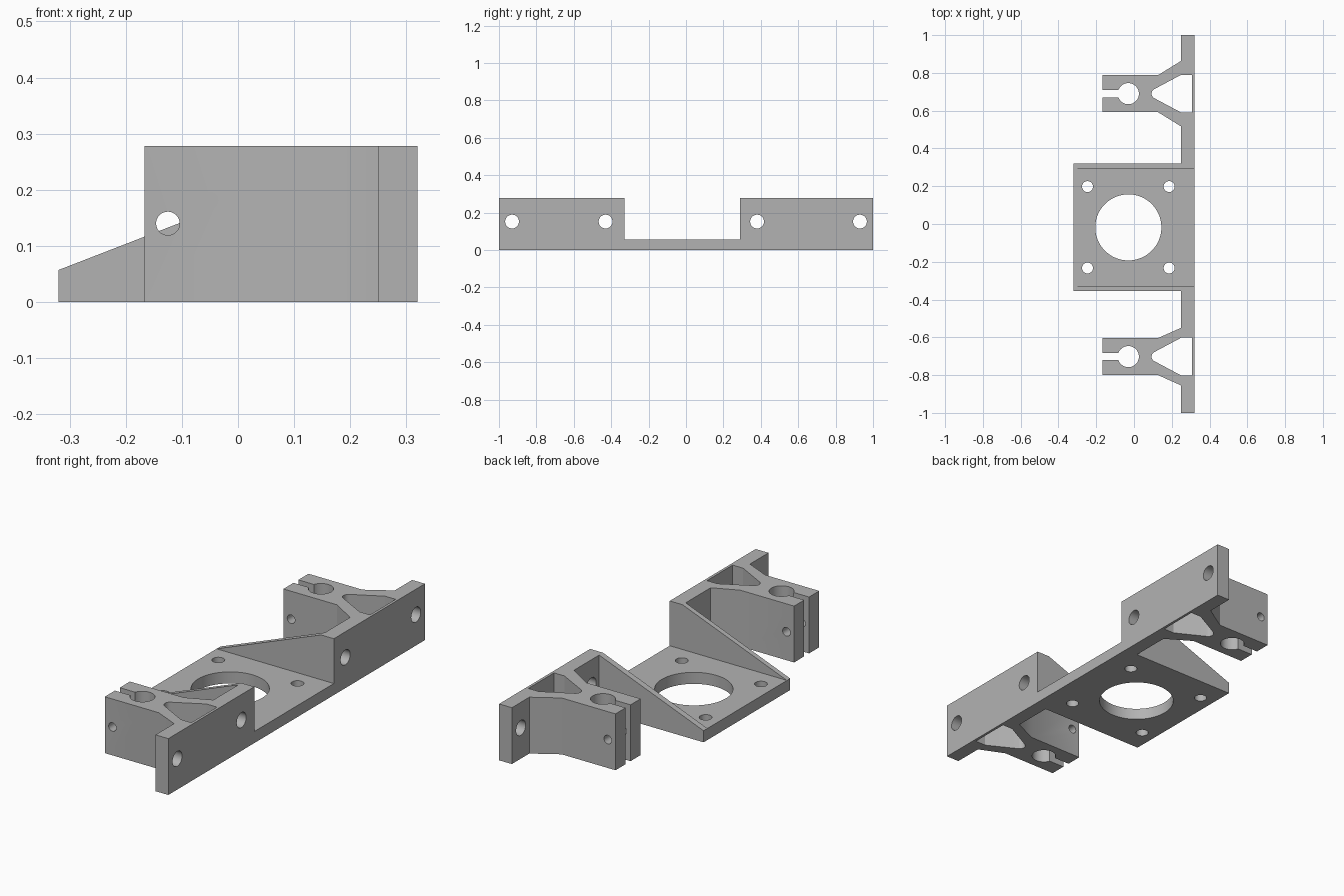
import bpy, bmesh
from math import cos, sin, radians
from mathutils import Matrix

cube = bpy.data.objects.get("Cube")
if cube:
    bpy.data.objects.remove(cube, do_unlink=True)

H, BASE = 0.278, 0.057           # wall height, plate thickness
X0, XW, X1 = -0.32, 0.25, 0.32   # rear edge, wall inside, wall face
HOLE_X = -0.03                   # rod and motor hole axis
CLAMPS = [(-0.702, 0.153), (0.69, 0.174)]  # centre y, flare half width

grey = bpy.data.materials.new("plain grey")
grey.use_nodes = True
grey.diffuse_color = (0.45, 0.45, 0.45, 1)
grey.node_tree.nodes["Principled BSDF"].inputs["Base Color"].default_value = grey.diffuse_color


def make_object(name, bm):
    bmesh.ops.recalc_face_normals(bm, faces=bm.faces)
    mesh = bpy.data.meshes.new(name)
    bm.to_mesh(mesh)
    bm.free()
    mesh.materials.append(grey)
    obj = bpy.data.objects.new(name, mesh)
    bpy.context.collection.objects.link(obj)
    return obj


def prism(name, points, push):
    """Extrude a flat 3D outline along a vector."""
    bm = bmesh.new()
    face = bm.faces.new([bm.verts.new(p) for p in points])
    ext = bmesh.ops.extrude_face_region(bm, geom=[face])
    verts = [v for v in ext["geom"] if isinstance(v, bmesh.types.BMVert)]
    bmesh.ops.translate(bm, verts=verts, vec=push)
    return make_object(name, bm)


def rod(name, centre, radius, length, axis="Z", sides=48):
    turn = {"X": Matrix.Rotation(radians(90), 4, "Y"),
            "Y": Matrix.Rotation(radians(90), 4, "X"),
            "Z": Matrix.Identity(4)}[axis]
    bm = bmesh.new()
    bmesh.ops.create_cone(bm, cap_ends=True, segments=sides, radius1=radius, radius2=radius,
                          depth=length, matrix=Matrix.Translation(centre) @ turn)
    return make_object(name, bm)


def cut(body, cutter):
    cutter.hide_render = True
    mod = body.modifiers.new("cut", "BOOLEAN")
    mod.operation, mod.solver, mod.object = "DIFFERENCE", "EXACT", cutter
    bpy.context.view_layer.objects.active = body
    bpy.ops.object.modifier_apply(modifier=mod.name)
    bpy.data.objects.remove(cutter, do_unlink=True)


def clamp_outline(c, flare):
    """Split clamp arm with a flared root, from low y to high y."""
    half, slot, back, root = 0.098, 0.019, -0.167, 0.127
    lower = [(XW, -flare), (root, -half), (back, -half), (back, -slot), (HOLE_X, -slot)]
    upper = [(x, -y) for x, y in reversed(lower)]
    return [(x, c + y) for x, y in lower + upper]


# Whole bracket: plan outline raised to wall height
outline = [(X1, 1), (X1, -1), (XW, -1)]
outline += clamp_outline(*CLAMPS[0])
outline += [(XW, -0.355), (X0, -0.355), (X0, 0.32), (XW, 0.32)]
outline += clamp_outline(*CLAMPS[1])
outline += [(XW, 1)]
bracket = prism("motor_bracket", [(x, y, 0) for x, y in outline], (0, 0, H))

# Slope of the thin side gussets
slope = (H - BASE) / (XW - X0)
line = lambda x: BASE + slope * (x - X0)
cut(bracket, prism("gusset_cutter",
                   [(-0.5, -0.45, line(-0.5)), (0.4, -0.45, line(0.4)), (-0.5, -0.45, line(0.4))],
                   (0, 0.9, 0)))

# Open bay above the motor plate
cut(bracket, prism("bay_cutter",
                   [(-0.5, -0.33, BASE), (0.5, -0.33, BASE), (0.5, 0.29, BASE), (-0.5, 0.29, BASE)],
                   (0, 0, 0.5)))

# Motor opening and its four screw holes
cut(bracket, rod("motor_opening_cutter", (HOLE_X, -0.018, 0), 0.175, 1, sides=72))
for x in (-0.246, 0.186):
    for y in (-0.233, 0.198):
        cut(bracket, rod("motor_screw_cutter", (x, y, 0), 0.029, 1, sides=32))

# Clamp bores, clamp screw holes and rounded triangular pockets
for c, _ in CLAMPS:
    cut(bracket, rod("rod_bore_cutter", (HOLE_X, c, 0), 0.056, 1))
    cut(bracket, rod("clamp_screw_cutter", (-0.125, c, 0.14), 0.021, 0.4, "Y", 32))
    pocket = [(0.307, c - 0.1), (0.307, c + 0.1), (XW, c + 0.1)]
    for i in range(13):
        a = radians(119 + 122 * i / 12)
        pocket.append((0.12 + 0.027 * cos(a), c + 0.027 * sin(a)))
    pocket.append((XW, c - 0.1))
    cut(bracket, prism("pocket_cutter", [(x, y, -0.1) for x, y in pocket], (0, 0, 0.6)))

# Mounting holes through the wall
for y in (-0.93, -0.43, 0.38, 0.93):
    cut(bracket, rod("wall_hole_cutter", (0.28, y, 0.152), 0.037, 0.3, "X", 32))

# Smooth bores, sharp edges
bpy.ops.object.select_all(action="DESELECT")
bracket.select_set(True)
bpy.context.view_layer.objects.active = bracket
bpy.ops.object.shade_smooth_by_angle(angle=radians(25))
